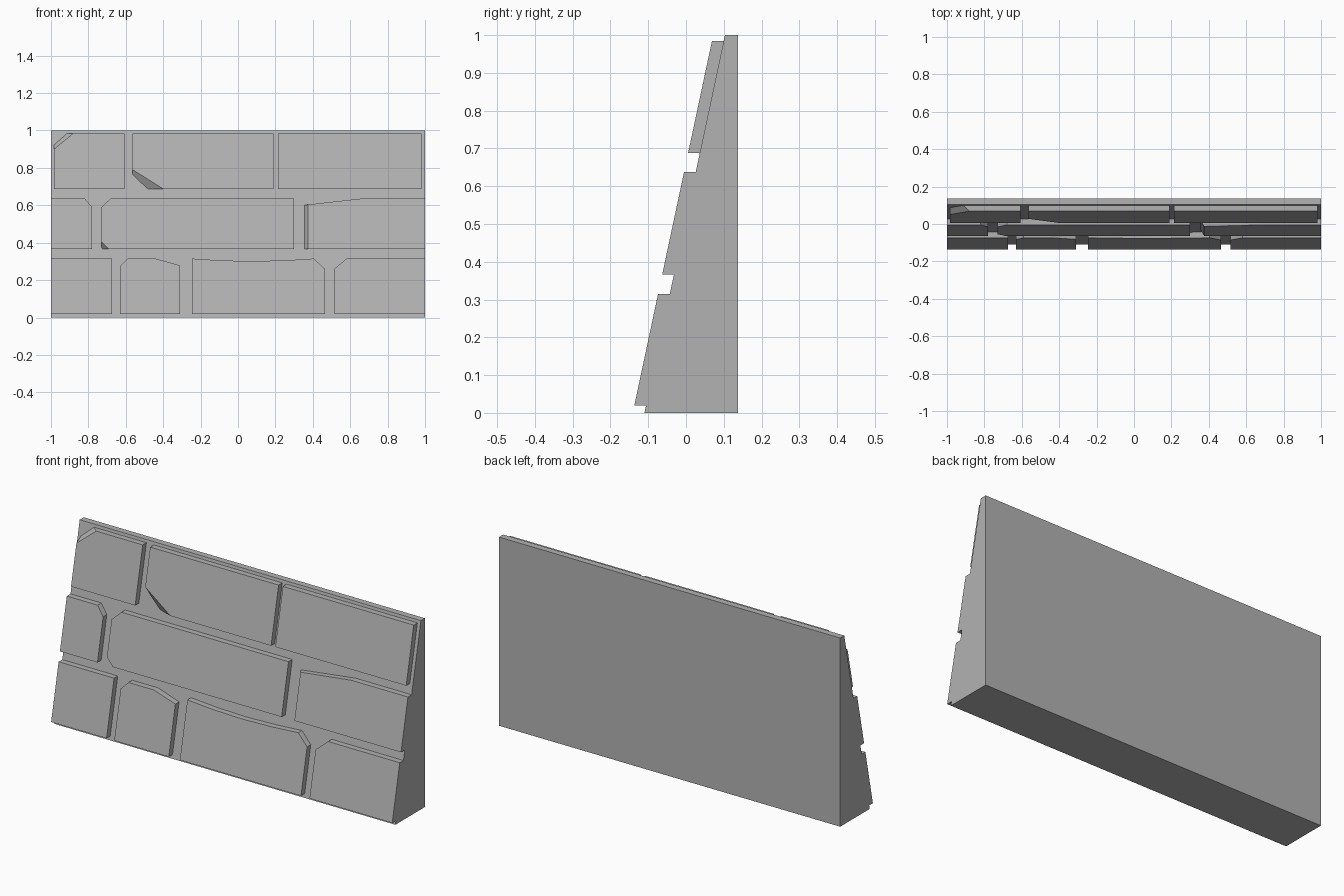
import bpy
import bmesh

default = bpy.data.objects.get("Cube")
if default:
    bpy.data.objects.remove(default, do_unlink=True)

# One stone colour for the whole wall
stone = bpy.data.materials.new("stone_grey")
stone.use_nodes = True
GREY = (0.45, 0.45, 0.45, 1)
stone.diffuse_color = GREY
stone.node_tree.nodes["Principled BSDF"].inputs["Base Color"].default_value = GREY

BACK, TOE, SLOPE = 0.137, -0.11, 0.213   # wall back, front at ground, lean
RELIEF, SINK = 0.031, 0.002              # brick height and embedding


def face_y(z):
    return TOE + SLOPE * z


def loft(name, ring_a, ring_b):
    """Solid between two matching rings of 3D points."""
    bm = bmesh.new()
    a = [bm.verts.new(p) for p in ring_a]
    b = [bm.verts.new(p) for p in ring_b]
    bm.faces.new(a)
    bm.faces.new(b)
    for i in range(len(a)):
        j = (i + 1) % len(a)
        bm.faces.new((a[i], a[j], b[j], b[i]))
    bmesh.ops.recalc_face_normals(bm, faces=bm.faces)
    mesh = bpy.data.meshes.new(name)
    bm.to_mesh(mesh)
    bm.free()
    mesh.materials.append(stone)
    obj = bpy.data.objects.new(name, mesh)
    bpy.context.collection.objects.link(obj)
    return obj


def brick(name, left, right, low, top, base=None, front=None):
    """Brick from its bottom edge and top outline (right to left).
    base / front replace single outline points, by index, for chipped edges."""
    outline = [(left, low), (right, low)] + top
    base_pts, front_pts = list(outline), list(outline)
    for i, p in (base or {}).items():
        base_pts[i] = p
    for i, p in (front or {}).items():
        front_pts[i] = p
    loft(name,
         [(x, face_y(z) - RELIEF, z) for x, z in front_pts],
         [(x, face_y(z) + SINK, z) for x, z in base_pts])


# Leaning wall core
profile = [(TOE, 0), (BACK, 0), (BACK, 1), (face_y(1), 1)]
loft("wall_core", [(-1, y, z) for y, z in profile], [(1, y, z) for y, z in profile])

# Bottom course
L, T = 0.02, 0.315
brick("bottom_brick_1", -1, -0.675, L, [(-0.675, T), (-1, T)])
brick("bottom_brick_2", -0.63, -0.31, L,
      [(-0.31, 0.278), (-0.44, T), (-0.59, T), (-0.63, 0.275)])
brick("bottom_brick_3", -0.245, 0.465, L,
      [(0.465, 0.26), (0.405, T), (0.26, 0.306), (0.08, 0.301), (-0.09, 0.305), (-0.245, T)])
brick("bottom_brick_4", 0.515, 1, L, [(1, T), (0.58, T), (0.515, 0.26)])

# Middle course
L, T = 0.366, 0.637
brick("middle_brick_1", -1, -0.78, L, [(-0.78, 0.59), (-0.82, T), (-1, T)])
brick("middle_brick_2", -0.69, 0.3, L,
      [(0.3, T), (-0.68, T), (-0.73, 0.59), (-0.73, 0.405)],
      base={0: (-0.725, L), 5: (-0.73, 0.371)})
brick("middle_brick_3", 0.355, 1, L, [(1, T), (0.67, T), (0.355, 0.6)],
      front={0: (0.375, L), 4: (0.375, 0.604)})

# Top course
L, T = 0.688, 0.985
brick("top_brick_1", -0.983, -0.607, L, [(-0.607, T), (-0.88, T), (-0.983, 0.9)],
      base={3: (-0.915, T), 4: (-0.983, 0.925)})
brick("top_brick_2", -0.4, 0.19, L, [(0.19, T), (-0.563, T), (-0.563, 0.79)],
      base={0: (-0.485, L), 4: (-0.563, 0.762)})
brick("top_brick_3", 0.215, 0.982, L, [(0.982, T), (0.215, T)])
